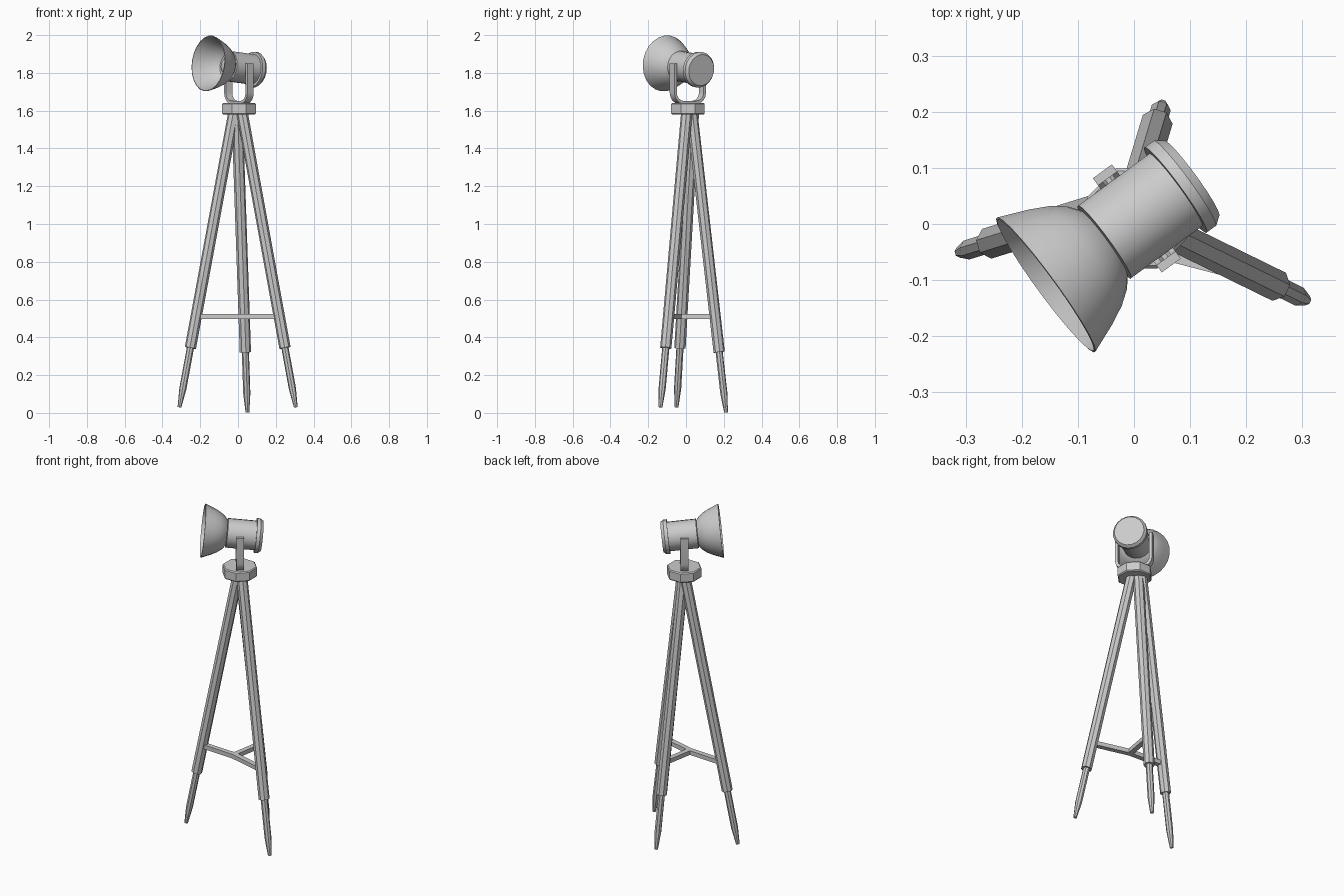
import bpy, bmesh, math
from mathutils import Vector, Matrix

if "Cube" in bpy.data.objects:
    bpy.data.objects.remove(bpy.data.objects["Cube"])


def finish(name, bm, smooth=True):
    bmesh.ops.recalc_face_normals(bm, faces=bm.faces)
    me = bpy.data.meshes.new(name)
    bm.to_mesh(me)
    bm.free()
    ob = bpy.data.objects.new(name, me)
    bpy.context.collection.objects.link(ob)
    if smooth:
        bpy.ops.object.select_all(action='DESELECT')
        ob.select_set(True)
        bpy.context.view_layer.objects.active = ob
        bpy.ops.object.shade_smooth_by_angle(angle=math.radians(35))
    return ob


def lathe(name, profile, origin, axis, segs, closed=False):
    """Spin (radius, distance along axis) points; ends are capped unless closed into a shell."""
    bm = bmesh.new()
    rot = Vector(axis).to_track_quat('Z', 'Y')
    rings = []
    for r, t in profile:
        ring = []
        for i in range(segs):
            a = 2 * math.pi * (i + 0.5) / segs
            p = Vector((r * math.cos(a), r * math.sin(a), t))
            ring.append(bm.verts.new(Vector(origin) + rot @ p))
        rings.append(ring)
    pairs = list(zip(rings, rings[1:]))
    if closed:
        pairs.append((rings[-1], rings[0]))
    else:
        bm.faces.new(rings[0])
        bm.faces.new(rings[-1])
    for a, b in pairs:
        for i in range(segs):
            j = (i + 1) % segs
            bm.faces.new((a[i], a[j], b[j], b[i]))
    return finish(name, bm)


def bar(name, a, b, width, height):
    """Horizontal box bar between two points."""
    a, b = Vector(a), Vector(b)
    d = b - a
    m = (Matrix.Translation((a + b) / 2) @ Matrix.Rotation(math.atan2(d.y, d.x), 4, 'Z')
         @ Matrix.Diagonal((d.length, width, height, 1)))
    bm = bmesh.new()
    bmesh.ops.create_cube(bm, size=1, matrix=m)
    finish(name, bm, False)


# Telescopic legs with pointed feet, and the three-armed brace between them
legs = {
    "left": ((-0.02, 0.04, 1.6), (-0.31, -0.05, 0.03)),
    "right": ((0.02, 0.005, 1.6), (0.306, -0.135, 0.03)),
    "rear": ((-0.005, 0.03, 1.6), (0.05, 0.212, 0.002)),
}
brace_centre = Vector((0.0, -0.035, 0.51))
for side, (top, foot) in legs.items():
    top, foot = Vector(top), Vector(foot)
    axis = foot - top
    L = axis.length
    lathe(side + "_leg_tube", [(0.030, 0), (0.030, L * 0.8)], top, axis, 8)
    lathe(side + "_leg_foot", [(0.019, L * 0.75), (0.019, L - 0.10), (0.010, L)], top, axis, 8)
    at_brace = top + axis * ((top.z - 0.51) / (top.z - foot.z))
    bar(side + "_brace_arm", brace_centre, at_brace, 0.03, 0.025)

# Tripod head
lathe("tripod_head", [(0.091, 0), (0.0965, 0.006), (0.0965, 0.054), (0.091, 0.06)],
      (0.005, 0.01, 1.58), (0, 0, 1), 8)

# Lamp frame: axis points from the mouth to the back, tilted slightly upward at the front
pivot = Vector((0.005, 0.01, 1.828))
heading = math.atan2(0.59, 0.807)
axis = Vector((math.cos(heading), math.sin(heading), -0.11)).normalized()

# U-shaped yoke: rounded strip path with thickness, extruded along the lamp heading
outer, inner, base, arm_top, bend = 0.104, 0.088, 1.636, 1.85, 0.06


def u_path(half, bottom, radius):
    pts = [(-half, arm_top)]
    for k in range(5):
        a = math.pi + k * math.pi / 8
        pts.append((-half + radius + radius * math.cos(a), bottom + radius + radius * math.sin(a)))
    return pts + [(-x, z) for x, z in reversed(pts)]


bm = bmesh.new()
out_pts = u_path(outer, base, bend)
in_pts = u_path(inner, base + 0.016, bend - 0.016)
place = Matrix.Translation((pivot.x, pivot.y, 0)) @ Matrix.Rotation(heading, 4, 'Z')
grid = []
for o, i in zip(out_pts, in_pts):
    grid.append([bm.verts.new(place @ Vector((s, p[0], p[1])))
                 for s, p in ((-0.021, o), (0.021, o), (0.021, i), (-0.021, i))])
for a, b in zip(grid, grid[1:]):
    for k in range(4):
        n = (k + 1) % 4
        bm.faces.new((a[k], a[n], b[n], b[k]))
bm.faces.new(grid[0])
bm.faces.new(grid[-1])
finish("yoke", bm)

# Pivot rod through the lamp body
side = Vector((-math.sin(heading), math.cos(heading), 0))
lathe("pivot_rod", [(0.012, 0), (0.012, 0.196)], pivot - side * 0.098, side, 8)

# Lamp body and back cap
lathe("lamp_body", [(0.081, -0.072), (0.081, 0.09)], pivot, axis, 20)
lathe("back_cap", [(0.095, 0.086), (0.095, 0.106), (0.083, 0.122)], pivot, axis, 20)

# Bell reflector (thin shell) and bulb
shell = [(0.072, -0.074), (0.092, -0.090), (0.111, -0.116), (0.128, -0.150), (0.149, -0.202)]
lathe("reflector", shell + [(r - 0.004, t - 0.001) for r, t in reversed(shell)],
      pivot, axis, 24, closed=True)
lathe("bulb", [(0.05, -0.07), (0.048, -0.082), (0.036, -0.094), (0.014, -0.10)],
      pivot, axis, 16)
